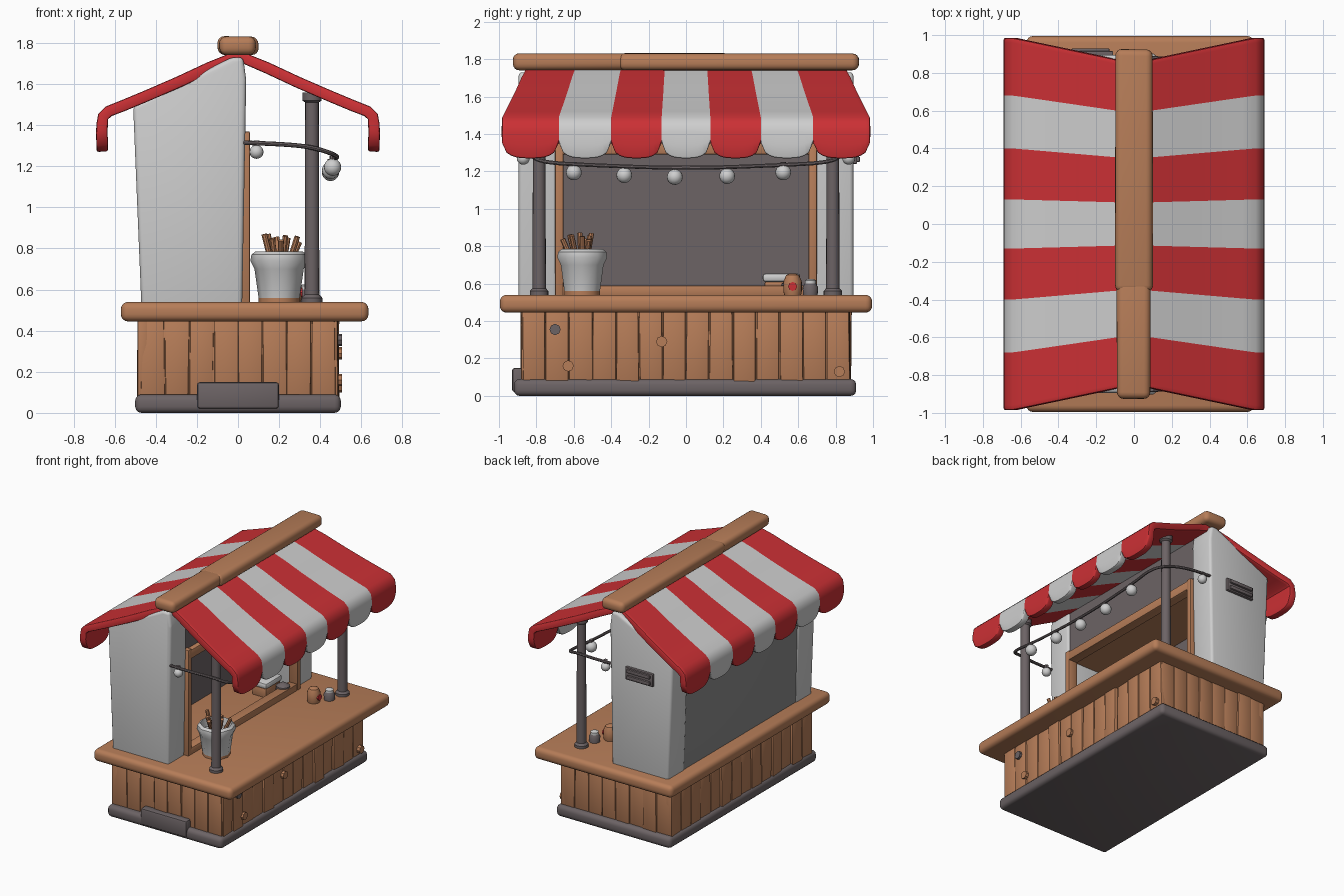
import bpy, bmesh, math, random
from mathutils import Vector

if "Cube" in bpy.data.objects:
    bpy.data.objects.remove(bpy.data.objects["Cube"])

random.seed(4)

def material(name, rgb):
    m = bpy.data.materials.new(name)
    m.diffuse_color = (*rgb, 1)
    m.use_nodes = True
    m.node_tree.nodes["Principled BSDF"].inputs["Base Color"].default_value = m.diffuse_color
    return m

RED = material("awning_red", (0.60, 0.03, 0.035))
WHITE = material("off_white", (0.62, 0.62, 0.62))
WOOD = material("warm_wood", (0.47, 0.205, 0.098))
DARK = material("dark_grey", (0.15, 0.125, 0.13))
GREY = material("panel_grey", (0.26, 0.26, 0.26))

def finish(ob):
    """Apply modifiers and smooth everything but sharp edges."""
    bpy.ops.object.select_all(action='DESELECT')
    ob.select_set(True)
    bpy.context.view_layer.objects.active = ob
    bpy.ops.object.convert(target='MESH')
    bpy.ops.object.shade_smooth_by_angle(angle=math.radians(40))
    return ob

def add(name, bm, mats, done=True):
    bmesh.ops.recalc_face_normals(bm, faces=bm.faces[:])
    me = bpy.data.meshes.new(name)
    bm.to_mesh(me)
    bm.free()
    for m in mats:
        me.materials.append(m)
    ob = bpy.data.objects.new(name, me)
    bpy.context.collection.objects.link(ob)
    return finish(ob) if done else ob

def box(name, x, y, z, mat, bev=0.01, seg=2, jitter=0.0):
    bm = bmesh.new()
    bmesh.ops.create_cube(bm, size=1)
    for v in bm.verts:
        v.co = [r[0] + (c + 0.5) * (r[1] - r[0]) for c, r in zip(v.co, (x, y, z))]
        v.co += Vector([random.uniform(-jitter, jitter) for _ in range(3)])
    if bev:
        bmesh.ops.bevel(bm, geom=bm.edges[:], offset=bev, segments=seg, profile=0.5, affect='EDGES')
    return add(name, bm, [mat])

def prism(name, pts, y0, y1, mat, bev=0.02):
    """Extrude an (x, z) outline along y."""
    bm = bmesh.new()
    f = bm.faces.new([bm.verts.new((px, y0, pz)) for px, pz in pts])
    new = bmesh.ops.extrude_face_region(bm, geom=[f])['geom']
    bmesh.ops.translate(bm, vec=(0, y1 - y0, 0), verts=[g for g in new if isinstance(g, bmesh.types.BMVert)])
    bmesh.ops.bevel(bm, geom=bm.edges[:], offset=bev, segments=3, profile=0.5, affect='EDGES')
    return add(name, bm, [mat])

def lathe(name, x, y, prof, mat, n=16):
    """Spin an (r, z) profile round a vertical axis."""
    bm = bmesh.new()
    rings = [[bm.verts.new((x + r * math.cos(2 * math.pi * i / n), y + r * math.sin(2 * math.pi * i / n), z))
              for i in range(n)] for r, z in prof]
    for a, b in zip(rings, rings[1:]):
        for i in range(n):
            bm.faces.new((a[i], a[(i + 1) % n], b[(i + 1) % n], b[i]))
    bm.faces.new(rings[0])
    bm.faces.new(rings[-1])
    return add(name, bm, [mat])

def tube(name, pts, r, mat, smooth=True):
    cu = bpy.data.curves.new(name, 'CURVE')
    cu.dimensions = '3D'
    cu.bevel_depth, cu.bevel_resolution, cu.use_fill_caps = r, 2, True
    sp = cu.splines.new('NURBS' if smooth else 'POLY')
    sp.points.add(len(pts) - 1)
    for p, co in zip(sp.points, pts):
        p.co = (*co, 1)
    if smooth:
        sp.use_endpoint_u, sp.order_u = True, 3
    cu.materials.append(mat)
    ob = bpy.data.objects.new(name, cu)
    bpy.context.collection.objects.link(ob)
    return finish(ob)

def ball(name, co, r, mat):
    bm = bmesh.new()
    bmesh.ops.create_uvsphere(bm, u_segments=16, v_segments=10, radius=r)
    bmesh.ops.translate(bm, vec=co, verts=bm.verts[:])
    return add(name, bm, [mat])

# Plinth and raised front step
box("base_plinth", (-0.5, 0.5), (-0.92, 0.91), (0, 0.09), DARK, 0.03, 3)
box("front_step", (-0.2, 0.2), (-0.93, -0.86), (0.02, 0.15), DARK, 0.015)

# Plank-clad lower body
box("body_core", (-0.465, 0.465), (-0.865, 0.865), (0.05, 0.48), WOOD, 0.02)
def planks(name, lo, hi, n, side, along_x):
    w = (hi - lo) / n
    for i in range(n):
        a = (lo + i * w + 0.002, lo + (i + 1) * w - 0.002)
        edge = side * ((0.87 if along_x else 0.475) + random.uniform(0, 0.015))
        d = tuple(sorted((edge, edge - side * 0.05)))
        box(f"{name}_{i}", a if along_x else d, d if along_x else a, (0.07, 0.46), WOOD, 0.007, 2, 0.004)
for s, tag in ((-1, "a"), (1, "b")):
    planks("end_plank_" + tag, -0.475, 0.475, 8, s, True)
    planks("side_plank_" + tag, -0.875, 0.875, 14, s, False)

# Wood knots on the serving side
for i, (y, z, m) in enumerate(((-0.7, 0.355, DARK), (-0.63, 0.16, WOOD), (-0.13, 0.29, WOOD), (0.82, 0.13, WOOD))):
    tube(f"knot_{i}", [(0.46, y, z), (0.505, y, z)], 0.03, m, False)

# Counter slab
box("counter_top", (-0.57, 0.635), (-0.995, 0.995), (0.445, 0.54), WOOD, 0.035, 4)

# Booth: two thick end walls, back panel, interior and ceiling
outline = [(-0.47, 0.52), (0.02, 0.52), (0.04, 1.62), (0.025, 1.73), (-0.03, 1.73), (-0.51, 1.49)]
prism("end_wall_front", outline, -0.895, -0.69, WHITE)
prism("end_wall_back", outline, 0.69, 0.895, WHITE)
prism("back_panel", [(-0.465, 0.52), (-0.44, 0.52), (-0.44, 1.53), (-0.495, 1.5)], -0.72, 0.72, GREY, 0.005)
box("inner_back", (-0.445, -0.42), (-0.70, 0.70), (0.53, 1.33), DARK, 0)
box("booth_ceiling", (-0.45, 0.03), (-0.70, 0.70), (1.31, 1.34), WOOD, 0)
box("upper_panel", (-0.02, 0.02), (-0.70, 0.70), (1.33, 1.72), DARK, 0)

# Wooden opening frame
for s, tag in ((-1, "front"), (1, "back")):
    box("frame_jamb_" + tag, (-0.02, 0.058), tuple(sorted((s * 0.655, s * 0.70))), (0.53, 1.37), WOOD, 0.008)
box("frame_header", (-0.02, 0.058), (-0.70, 0.70), (1.29, 1.36), WOOD, 0.008)
box("frame_sill", (-0.02, 0.058), (-0.66, 0.66), (0.53, 0.59), WOOD, 0.01)

# Striped awning: one flared sheet with scalloped valances
half = [(0.15, 1.705), (0.3, 1.635), (0.45, 1.57), (0.57, 1.52), (0.645, 1.49), (0.68, 1.455), (0.688, 1.41)]
edges = [-0.985, -0.68, -0.4, -0.13, 0.13, 0.4, 0.68, 0.985]
SUB = 12
cols = [(edges[k] + (edges[k + 1] - edges[k]) * i / SUB, 2 * i / SUB - 1)
        for k in range(7) for i in range(SUB)] + [(edges[-1], 1)]
def half_column(y, v):
    bottom = 1.27 + 0.085 * (1 - math.sqrt(max(0, 1 - abs(v) ** 3)))
    pts = half + [(0.69, (1.41 + bottom) / 2), (0.688, bottom)]
    return [(x, y / 0.985 * (0.85 + 0.135 * min(x / 0.64, 1)), z) for x, z in pts]
bm = bmesh.new()
grid = []
for y, v in cols:
    h = half_column(y, v)
    line = [(-x, yy, z) for x, yy, z in reversed(h)] + [(0, y / 0.985 * 0.85, 1.765)] + h
    grid.append([bm.verts.new(p) for p in line])
for c in range(len(cols) - 1):
    for r in range(len(grid[0]) - 1):
        f = bm.faces.new((grid[c][r], grid[c][r + 1], grid[c + 1][r + 1], grid[c + 1][r]))
        f.material_index = (c // SUB) % 2
bmesh.ops.recalc_face_normals(bm, faces=bm.faces[:])
if sum(f.normal.z for f in bm.faces) < 0:
    bmesh.ops.reverse_faces(bm, faces=bm.faces[:])
me = bpy.data.meshes.new("awning")
bm.to_mesh(me)
bm.free()
me.materials.append(RED)
me.materials.append(WHITE)
awning = bpy.data.objects.new("awning", me)
bpy.context.collection.objects.link(awning)
mod = awning.modifiers.new("thickness", 'SOLIDIFY')
mod.thickness, mod.offset = 0.055, -1
mod = awning.modifiers.new("soft_edge", 'BEVEL')
mod.width, mod.segments, mod.limit_method, mod.angle_limit = 0.015, 2, 'ANGLE', math.radians(60)
finish(awning)

# Ridge beam in two slightly different lengths
box("ridge_beam", (-0.10, 0.10), (-0.36, 0.925), (1.742, 1.832), WOOD, 0.035, 4, 0.003)
box("ridge_beam_end", (-0.09, 0.088), (-0.925, -0.30), (1.742, 1.83), WOOD, 0.035, 4, 0.003)

# Support posts with collars
for s, tag in ((-1, "front"), (1, "back")):
    lathe("post_" + tag, 0.36, s * 0.785, [(0.05, 0.53), (0.05, 0.56), (0.036, 0.575), (0.033, 1.51),
          (0.047, 1.52), (0.047, 1.56)], DARK)

# Light string and bulbs
ends = [(0.01, 0.88, 1.315), (0.18, 0.88, 1.31), (0.36, 0.84, 1.295), (0.49, 0.78, 1.25), (0.47, 0.55, 1.235)]
path = [(x, -y, z) for x, y, z in ends] + [(0.46, 0, 1.215)] + ends[::-1]
tube("light_cable", path, 0.011, DARK)
bulbs = [(0.46, -0.6, 1.195), (0.45, -0.33, 1.18), (0.45, -0.06, 1.17), (0.45, 0.22, 1.175),
         (0.46, 0.52, 1.195), (0.09, -0.87, 1.27), (0.09, 0.87, 1.27)]
for i, (x, y, z) in enumerate(bulbs):
    ball(f"bulb_{i}", (x, y, z), 0.042 if i < 5 else 0.034, WHITE)
    tube(f"bulb_socket_{i}", [(x, y, z + 0.025), (x, y, z + 0.055)], 0.015, DARK, False)

# Bucket of snack sticks
lathe("bucket_foot", 0.2, -0.555, [(0.10, 0.53), (0.10, 0.565)], WOOD, 10)
lathe("snack_bucket", 0.2, -0.555, [(0.10, 0.56), (0.12, 0.70), (0.14, 0.74), (0.135, 0.77), (0.115, 0.785),
      (0.105, 0.72)], WHITE, 10)
for i in range(11):
    a = i * 2.4
    r = 0.03 + 0.045 * (i % 3) / 2
    dx, dy = math.cos(a), math.sin(a)
    tube(f"snack_stick_{i}", [(0.2 + r * 0.5 * dx, -0.555 + r * 0.5 * dy, 0.68),
         (0.2 + r * 1.4 * dx, -0.555 + r * 1.4 * dy, 0.85 + random.uniform(-0.02, 0.02))], 0.014, WOOD, False)

# Counter goods: jars, tray and pot
lathe("wood_jar", 0.26, 0.57, [(0.042, 0.53), (0.05, 0.56), (0.05, 0.61), (0.035, 0.645), (0.015, 0.655)], WOOD)
tube("jar_label", [(0.30, 0.57, 0.585), (0.315, 0.57, 0.585)], 0.024, RED, False)
lathe("dark_jar", 0.33, 0.665, [(0.038, 0.53), (0.042, 0.58), (0.03, 0.60)], DARK)
lathe("dark_jar_lid", 0.33, 0.665, [(0.03, 0.598), (0.03, 0.618), (0.015, 0.625)], WHITE)
box("tray_box", (-0.17, -0.05), (0.42, 0.60), (0.53, 0.61), WOOD, 0.008)
box("tray_paper", (-0.18, -0.04), (0.41, 0.61), (0.61, 0.655), WHITE, 0.015)
lathe("dark_pot", 0.0, 0.56, [(0.04, 0.53), (0.055, 0.56), (0.05, 0.60), (0.02, 0.62)], DARK)

# Wall vent on the back end wall
box("vent_plate", (-0.35, -0.11), (0.88, 0.915), (1.24, 1.34), DARK, 0.006)
for i, z in enumerate((1.265, 1.315)):
    box(f"vent_slat_{i}", (-0.33, -0.13), (0.90, 0.93), (z - 0.014, z + 0.014), DARK, 0.005)
